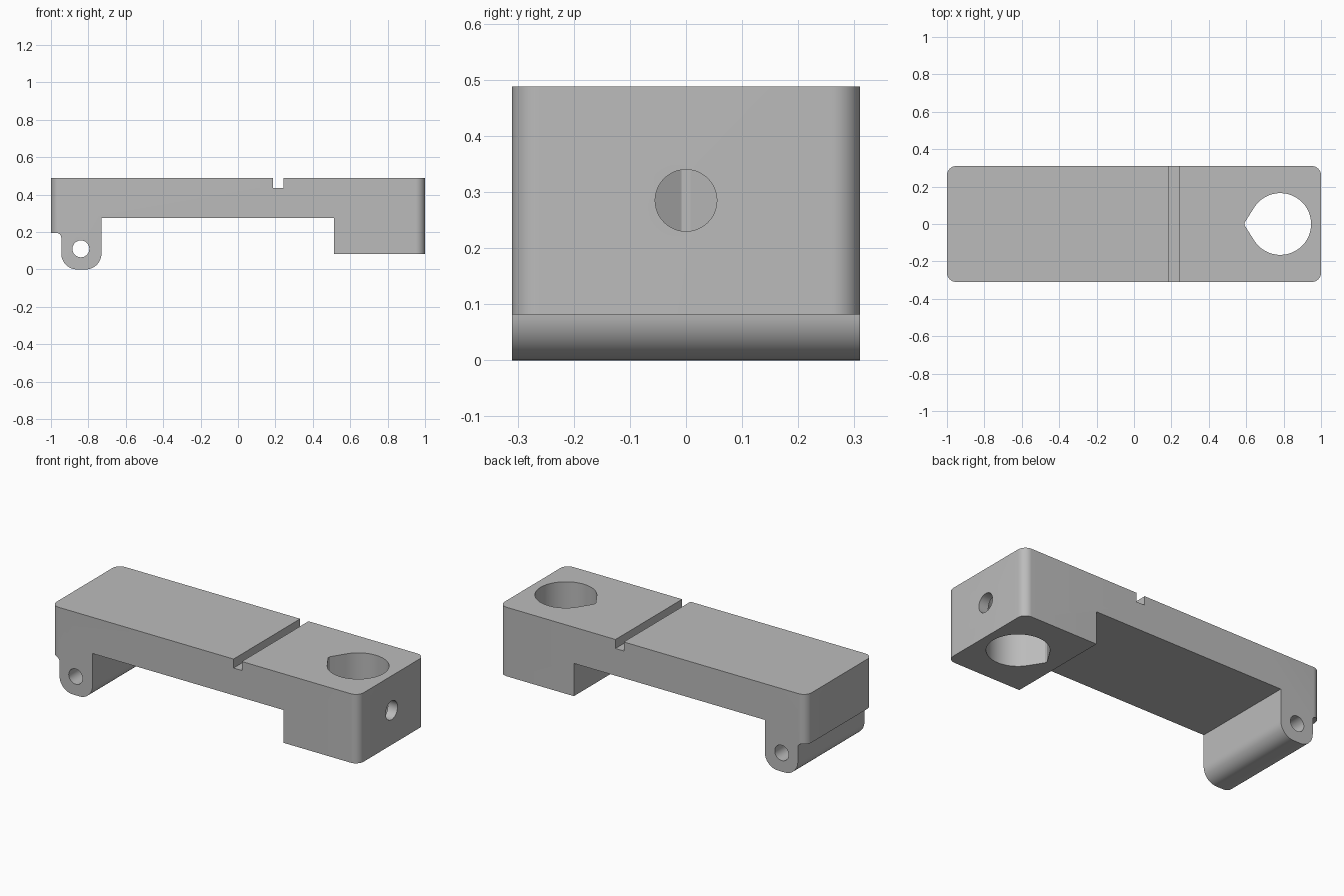
import bpy
import bmesh
from math import cos, sin, radians, acos, degrees
from mathutils import Matrix

cube = bpy.data.objects.get("Cube")
if cube:
    bpy.data.objects.remove(cube, do_unlink=True)

grey = bpy.data.materials.new("plain grey")
grey.use_nodes = True
grey.diffuse_color = (0.5, 0.5, 0.5, 1)
grey.node_tree.nodes["Principled BSDF"].inputs["Base Color"].default_value = grey.diffuse_color


def arc(cx, cy, r, start, end, steps=12):
    """Points along a circular arc, angles in degrees."""
    angles = [radians(start + (end - start) * i / steps) for i in range(steps + 1)]
    return [(cx + r * cos(a), cy + r * sin(a)) for a in angles]


def circle(cx, cy, r, steps=48):
    return arc(cx, cy, r, 0, 360, steps)[:-1]


def prism(name, points, axis, low, high):
    """Extrude a flat outline along the x, y or z axis."""
    place = {"x": lambda a, b: (low, a, b),
             "y": lambda a, b: (a, low, b),
             "z": lambda a, b: (a, b, low)}[axis]
    offset = {"x": (1, 0, 0), "y": (0, 1, 0), "z": (0, 0, 1)}[axis]
    bm = bmesh.new()
    face = bm.faces.new([bm.verts.new(place(a, b)) for a, b in points])
    new = bmesh.ops.extrude_face_region(bm, geom=[face])["geom"]
    verts = [v for v in new if isinstance(v, bmesh.types.BMVert)]
    bmesh.ops.translate(bm, verts=verts, vec=[c * (high - low) for c in offset])
    bmesh.ops.recalc_face_normals(bm, faces=bm.faces)
    mesh = bpy.data.meshes.new(name)
    bm.to_mesh(mesh)
    bm.free()
    mesh.materials.append(grey)
    obj = bpy.data.objects.new(name, mesh)
    bpy.context.collection.objects.link(obj)
    return obj


def combine(body, tool, operation):
    """Apply a boolean and discard the cutter."""
    mod = body.modifiers.new(tool.name, "BOOLEAN")
    mod.operation = operation
    mod.solver = "EXACT"
    mod.object = tool
    bpy.context.view_layer.objects.active = body
    bpy.ops.object.modifier_apply(modifier=mod.name)
    bpy.data.objects.remove(tool, do_unlink=True)


top, half_width = 0.488, 0.31

# Side profile: hinge foot, bridge, end block and top slot
profile = [(-1, top), (-1, 0.195)]
profile += arc(-0.97, 0.17, 0.025, 90, 0, 8)
profile += arc(-0.86, 0.085, 0.085, 180, 270)
profile += arc(-0.815, 0.085, 0.085, 270, 360)
profile += [(-0.73, 0.275), (0.513, 0.275), (0.513, 0.082), (1, 0.082), (1, top),
            (0.242, top), (0.242, 0.435), (0.188, 0.435), (0.188, top)]
body = prism("bracket_body", profile, "y", -half_width, half_width)

# Rounded plan corners
r = 0.05
plan = []
for sx, sy, start in ((1, 1, 0), (-1, 1, 90), (-1, -1, 180), (1, -1, 270)):
    plan += arc(sx * (1 - r), sy * (half_width - r), r, start, start + 90)
combine(body, prism("corner_cutter", plan, "z", -0.1, 0.6), "INTERSECT")

# Teardrop bore with a narrow blunt tip
bore_x, bore_r, tip = 0.782, 0.165, 0.195
tangent = degrees(acos(bore_r / tip))
bore = arc(bore_x, 0, bore_r, tangent - 180, 180 - tangent, 56)
bore += [(bore_x - tip + 0.005, 0.008), (bore_x - tip + 0.005, -0.008)]
combine(body, prism("bore_cutter", bore, "z", -0.1, 0.6), "DIFFERENCE")

# Set screw hole from the end into the bore, and hinge pin hole
combine(body, prism("screw_cutter", circle(0, 0.285, 0.055), "x", bore_x, 1.1), "DIFFERENCE")
combine(body, prism("pin_cutter", circle(-0.84, 0.11, 0.045), "y", -0.5, 0.5), "DIFFERENCE")

# Smooth curved walls, keep edges crisp
bpy.ops.object.select_all(action="DESELECT")
body.select_set(True)
bpy.context.view_layer.objects.active = body
bpy.ops.object.shade_smooth_by_angle(angle=radians(25))
